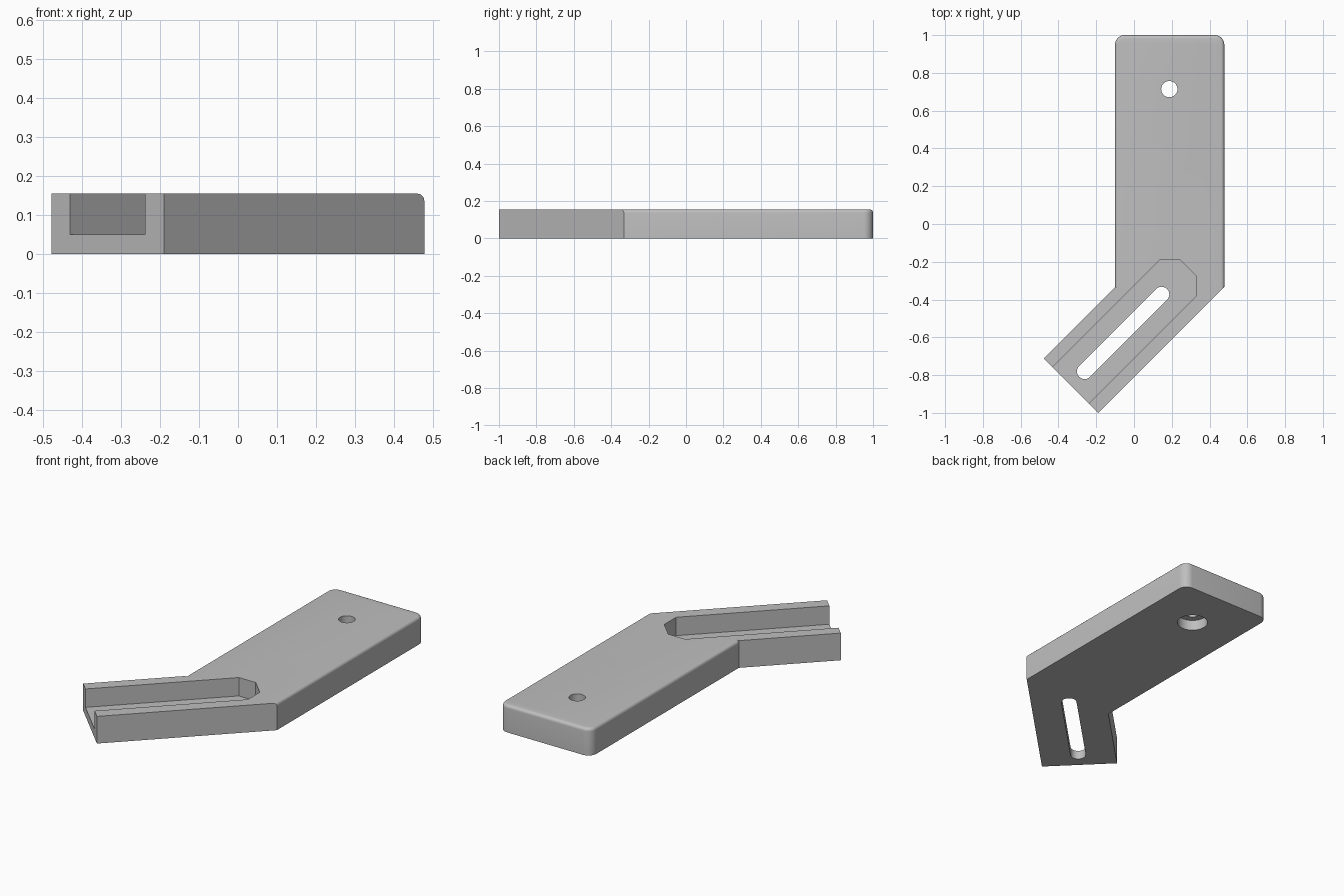
import bpy, bmesh, math

if "Cube" in bpy.data.objects:
    bpy.data.objects.remove(bpy.data.objects["Cube"])

H = 0.155          # plate thickness
FLOOR = 0.05       # pocket floor height

metal = bpy.data.materials.new("grey metal")
metal.diffuse_color = (0.52, 0.52, 0.52, 1)
metal.use_nodes = True
metal.node_tree.nodes["Principled BSDF"].inputs["Base Color"].default_value = metal.diffuse_color


def arc(cx, cy, r, a0, a1, n):
    return [(cx + r * math.cos(math.radians(a0 + (a1 - a0) * i / n)),
             cy + r * math.sin(math.radians(a0 + (a1 - a0) * i / n))) for i in range(n + 1)]


def prism(name, pts, z0, z1, fillet=0.0):
    """Extrude an outline; optionally round every top edge except the last two."""
    bm = bmesh.new()
    low = [bm.verts.new((x, y, z0)) for x, y in pts]
    top = [bm.verts.new((x, y, z1)) for x, y in pts]
    n = len(pts)
    bm.faces.new(low[::-1])
    bm.faces.new(top)
    for i in range(n):
        j = (i + 1) % n
        bm.faces.new((low[i], low[j], top[j], top[i]))
    bmesh.ops.recalc_face_normals(bm, faces=bm.faces)
    if fillet:
        edges = [bm.edges.get((top[i], top[i + 1])) for i in range(n - 2)]
        bmesh.ops.bevel(bm, geom=edges, offset=fillet, offset_type='OFFSET',
                        segments=5, profile=0.5, affect='EDGES')
    me = bpy.data.meshes.new(name)
    bm.to_mesh(me)
    bm.free()
    me.materials.append(metal)
    ob = bpy.data.objects.new(name, me)
    bpy.context.collection.objects.link(ob)
    return ob


def combine(target, tool, operation):
    bpy.context.view_layer.objects.active = target
    mod = target.modifiers.new(tool.name, 'BOOLEAN')
    mod.operation, mod.object, mod.solver = operation, tool, 'EXACT'
    bpy.ops.object.modifier_apply(modifier=mod.name)
    bpy.data.objects.remove(tool)


# Straight arm: rounded back corners and top edges
left_bend, seam = (-0.1, -0.334), (0.375, -0.435)
outline = [(0.478, -0.332)]
outline += arc(0.428, 0.95, 0.05, 0, 90, 8) + arc(-0.05, 0.95, 0.05, 90, 180, 8)
outline += [left_bend, seam]
bracket = prism("bracket", outline, 0, H, fillet=0.018)

# Angled arm
angled = prism("angled_arm", [left_bend, (-0.478, -0.712), (-0.19, -1.0), seam], 0, H)
combine(bracket, angled, 'UNION')

# Open-ended pocket in the angled arm
pocket = [(0.138, -0.19), (-0.562, -0.89), (-0.37, -1.082), (0.33, -0.382),
          (0.33, -0.275), (0.245, -0.19)]
combine(bracket, prism("pocket", pocket, FLOOR, H + 0.1), 'DIFFERENCE')

# Adjusting slot through the pocket floor
slot = arc(0.146, -0.373, 0.041, -45, 135, 12) + arc(-0.261, -0.78, 0.041, 135, 315, 12)
combine(bracket, prism("slot", slot, -0.1, H + 0.1), 'DIFFERENCE')

# Screw hole with a wider recess underneath
for name, r, z1 in (("screw_hole", 0.043, H + 0.1), ("screw_recess", 0.081, 0.06)):
    circle = arc(0.187, 0.714, r, 0, 360, 32)[:-1]
    combine(bracket, prism(name, circle, -0.1, z1), 'DIFFERENCE')

# Smooth the rounded parts and keep the corners sharp
bracket.select_set(True)
bpy.context.view_layer.objects.active = bracket
bpy.ops.object.shade_smooth_by_angle(angle=math.radians(30))
